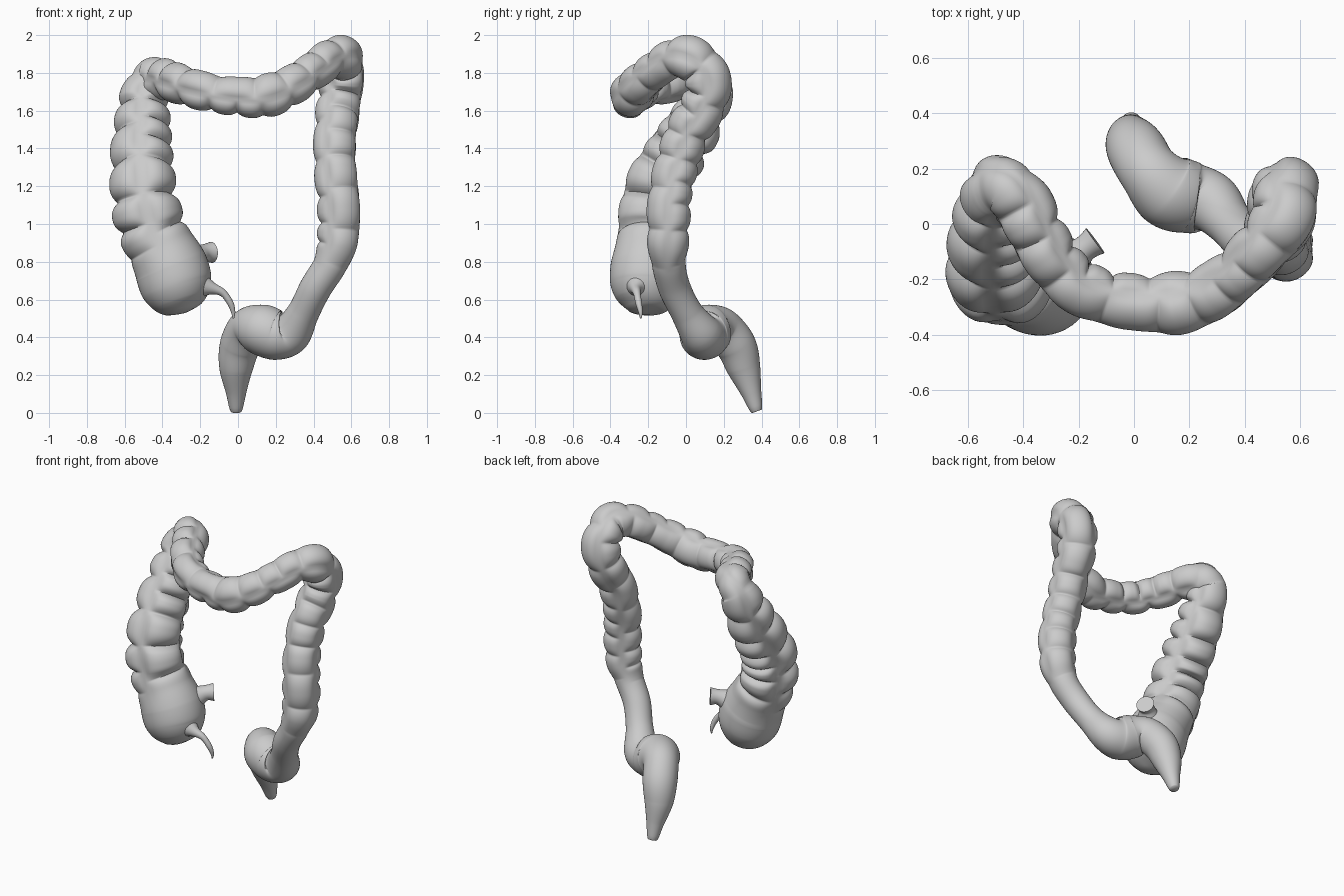
import bpy, bmesh, math
from mathutils import Vector

SIDES = 60
HAUSTRA = 0.155   # length of one pouch


def spline(pts, step):
    """Catmull-Rom through points of any dimension."""
    p = [pts[0]] + pts + [pts[-1]]
    out = []
    for i in range(1, len(p) - 2):
        a, b, c, d = p[i - 1:i + 3]
        n = max(3, int((Vector(c[:3]) - Vector(b[:3])).length / step))
        for j in range(n):
            t = j / n
            out.append([0.5 * (2 * B + (C - A) * t + (2 * A - 5 * B + 4 * C - D) * t * t
                               + (3 * B - A - 3 * C + D) * t ** 3)
                        for A, B, C, D in zip(a, b, c, d)])
    return out + [list(pts[-1])]


def pouch(theta, s, amp):
    """Radius factor: three rows of staggered pouches between three flat bands."""
    q = (theta / (2 * math.pi) * 3) % 3
    k = int(q)
    u = 2 * (q - k) - 1
    w = s / HAUSTRA + (0, 0.3, 0.55)[k] + 0.3 * math.sin(s * 6 + 2 * k)
    v = 2 * (w % 1) - 1
    across = 1 - min(1, abs(u) / 0.87) ** 3.5
    lobe = across * (1 - abs(v) ** 2.6) + 0.3 * (1 - across)
    size = 1 + 0.3 * amp * math.sin(7 * math.floor(w) + 3 * k)
    return 1 + amp * (lobe * size - 1)


def tube(name, pts, step=0.006, sides=SIDES):
    """Sweep a tube; points are x, y, z, radius, pouch depth."""
    rows = spline(pts, step)
    pos = [Vector(r[:3]) for r in rows]
    bm = bmesh.new()
    normal, s, rings = Vector((0, -1, 0)), 0, []
    for i, r in enumerate(rows):
        tan = (pos[min(i + 1, len(pos) - 1)] - pos[max(i - 1, 0)]).normalized()
        normal = (normal - tan * normal.dot(tan)).normalized()
        side = tan.cross(normal)
        if i:
            s += (pos[i] - pos[i - 1]).length
        amp = max(0, r[4])
        ring = []
        for j in range(sides):
            a = 2 * math.pi * j / sides
            rad = max(0.003, r[3]) * pouch(a, s, amp)
            ring.append(bm.verts.new(pos[i] + rad * (normal * math.cos(a) + side * math.sin(a))))
        rings.append(ring)
    for a, b in zip(rings, rings[1:]):
        for j in range(sides):
            k = (j + 1) % sides
            bm.faces.new((a[j], a[k], b[k], b[j]))
    bm.faces.new(rings[0][::-1])
    bm.faces.new(rings[-1])
    bmesh.ops.recalc_face_normals(bm, faces=bm.faces)
    mesh = bpy.data.meshes.new(name)
    bm.to_mesh(mesh)
    bm.free()
    obj = bpy.data.objects.new(name, mesh)
    bpy.context.collection.objects.link(obj)
    bpy.ops.object.select_all(action='DESELECT')
    obj.select_set(True)
    bpy.context.view_layer.objects.active = obj
    bpy.ops.object.shade_smooth_by_angle(angle=math.radians(75))
    return obj


# Caecum and ascending colon up to the first bend
ascending = [
    (-0.28, -0.22, 0.53, 0.01, 0), (-0.285, -0.22, 0.545, 0.09, 0), (-0.30, -0.215, 0.59, 0.15, 0),
    (-0.325, -0.21, 0.67, 0.19, 0), (-0.355, -0.205, 0.77, 0.195, 0), (-0.41, -0.20, 0.88, 0.18, 0.06),
    (-0.46, -0.195, 0.98, 0.187, 0.22), (-0.49, -0.185, 1.10, 0.187, 0.26), (-0.505, -0.15, 1.23, 0.18, 0.26),
    (-0.51, -0.06, 1.38, 0.172, 0.26), (-0.505, 0.03, 1.52, 0.16, 0.26), (-0.50, 0.10, 1.64, 0.14, 0.26),
    (-0.485, 0.125, 1.73, 0.125, 0.25)]

# Transverse colon, sagging forward between the two bends
transverse = [
    (-0.44, 0.12, 1.765, 0.12, 0.22), (-0.38, 0.02, 1.765, 0.115, 0.22), (-0.31, -0.11, 1.745, 0.11, 0.22),
    (-0.22, -0.215, 1.715, 0.107, 0.22), (-0.10, -0.27, 1.69, 0.105, 0.2), (0.02, -0.285, 1.675, 0.108, 0.2),
    (0.15, -0.29, 1.68, 0.12, 0.17), (0.28, -0.25, 1.735, 0.11, 0.17), (0.38, -0.175, 1.80, 0.105, 0.17),
    (0.47, -0.08, 1.865, 0.11, 0.18), (0.54, 0.01, 1.88, 0.122, 0.2)]

# Descending colon
descending = [
    (0.555, 0.09, 1.83, 0.125, 0.22), (0.55, 0.12, 1.73, 0.125, 0.22), (0.535, 0.09, 1.62, 0.125, 0.2),
    (0.52, 0.01, 1.49, 0.12, 0.18), (0.515, -0.04, 1.34, 0.12, 0.18), (0.53, -0.08, 1.19, 0.12, 0.18),
    (0.54, -0.092, 1.04, 0.12, 0.18), (0.53, -0.095, 0.90, 0.114, 0.17)]

# Sigmoid colon and rectum
sigmoid = [
    (0.485, -0.09, 0.78, 0.09, 0.03), (0.41, -0.06, 0.66, 0.085, 0), (0.345, 0.005, 0.53, 0.085, 0),
    (0.28, 0.075, 0.425, 0.11, 0), (0.205, 0.095, 0.41, 0.13, 0), (0.125, 0.12, 0.44, 0.135, 0),
    (0.055, 0.19, 0.445, 0.11, 0), (0.01, 0.265, 0.355, 0.107, 0), (-0.01, 0.305, 0.24, 0.09, 0),
    (-0.01, 0.345, 0.11, 0.055, 0), (-0.01, 0.368, 0.03, 0.037, 0), (-0.01, 0.375, 0.008, 0.028, 0)]

tube("large_intestine", ascending + transverse + descending + sigmoid)

# End of the small intestine, a short cut-off stub
tube("ileum_stub", [
    (-0.30, -0.17, 0.79, 0.12, 0), (-0.23, -0.13, 0.82, 0.075, 0), (-0.18, -0.09, 0.845, 0.048, 0),
    (-0.14, -0.06, 0.85, 0.056, 0)], 0.01, 32)

# Appendix hanging from the caecum
tube("appendix", [
    (-0.22, -0.25, 0.68, 0.09, 0), (-0.14, -0.265, 0.66, 0.035, 0), (-0.08, -0.26, 0.635, 0.02, 0),
    (-0.04, -0.25, 0.58, 0.017, 0), (-0.025, -0.24, 0.53, 0.011, 0), (-0.025, -0.24, 0.50, 0.004, 0)], 0.01, 20)
